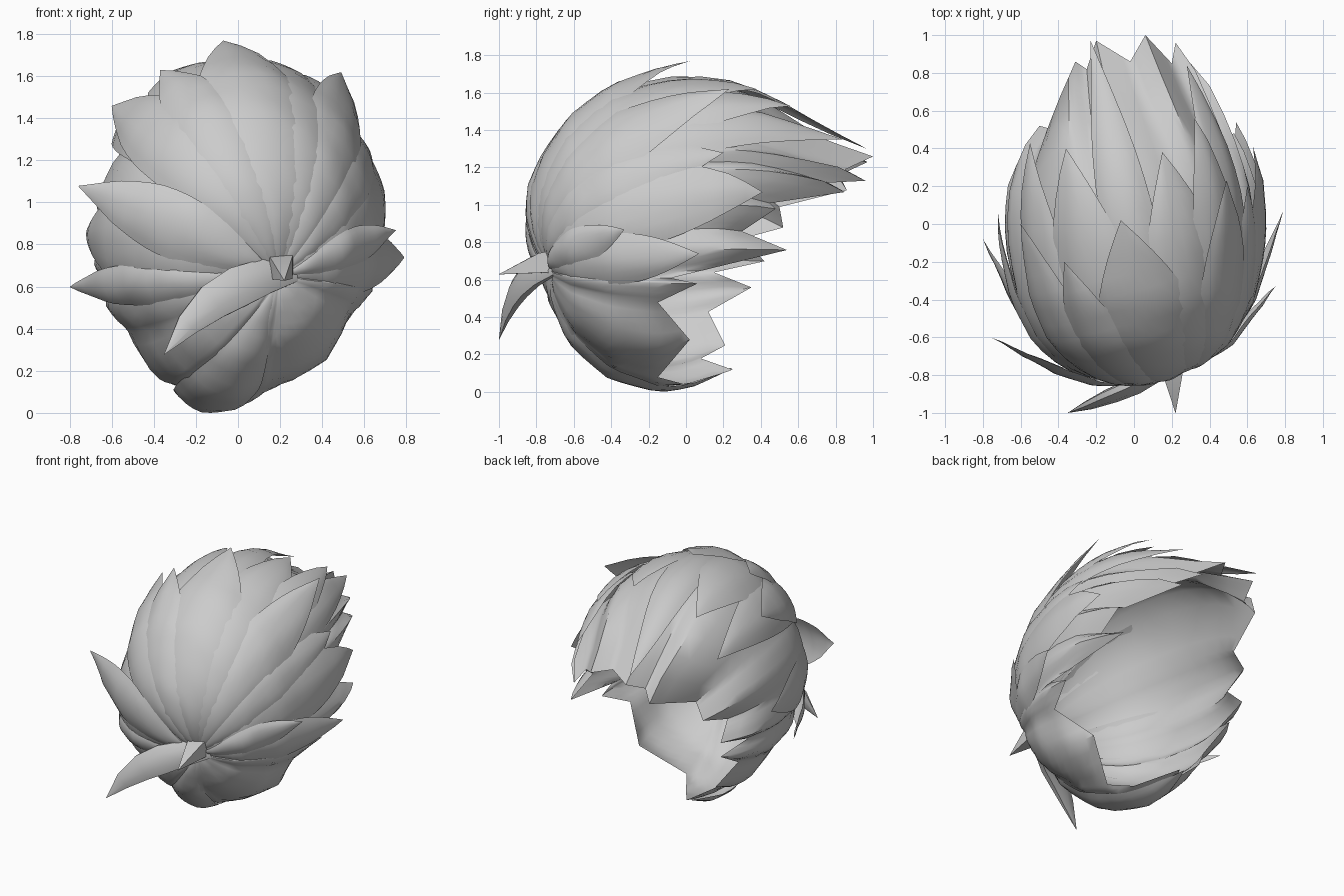
import bpy, math
from mathutils import Vector
from mathutils.bvhtree import BVHTree

if "Cube" in bpy.data.objects:
    bpy.data.objects.remove(bpy.data.objects["Cube"])

C = Vector((0.05, -0.1, 0.68))                 # centre used for projecting
D0 = (Vector((0.2, -0.75, 0.67)) - C).normalized()   # where all locks gather

# Guide hull: (y, top z, bottom z, half width), never made visible
stations = [(-.86, .96, .94, .01), (-.83, 1.12, .73, .2), (-.75, 1.28, .5, .37),
            (-.62, 1.46, .3, .51), (-.4, 1.61, .13, .62), (-.15, 1.67, .06, .67),
            (.0, 1.68, .08, .68), (.2, 1.66, .17, .66), (.4, 1.59, .4, .58),
            (.6, 1.47, .68, .47), (.8, 1.36, .95, .34), (.98, 1.29, 1.12, .22),
            (1.05, 1.21, 1.2, .01)]
N = 28
hv, hf = [], []
for y, top, bot, w in stations:
    for i in range(N):
        a = 2 * math.pi * i / N
        hv.append(Vector((w * math.sin(a), y, (top + bot) / 2 + (top - bot) / 2 * math.cos(a))))
for r in range(len(stations) - 1):
    for i in range(N):
        j = (i + 1) % N
        hf.append((r * N + i, r * N + j, (r + 1) * N + j, (r + 1) * N + i))
hf += [tuple(range(N)), tuple(range((len(stations) - 1) * N, len(stations) * N))]
hull = BVHTree.FromPolygons(hv, hf)


def on_hull(d, off=0.0):
    d = d.normalized()
    hit = hull.ray_cast(C, d)[0]
    return (hit if hit else C + d * 0.75) + d * (off - 0.015)


def make(name, cols, closed=False, angle=40):
    """Skin a list of equally long point columns."""
    n, m = len(cols), len(cols[0])
    verts = [p for c in cols for p in c]
    faces = []
    for i in range(n if closed else n - 1):
        k = (i + 1) % n
        for j in range(m - 1):
            faces.append((i * m + j, k * m + j, k * m + j + 1, i * m + j + 1))
    me = bpy.data.meshes.new(name)
    me.from_pydata(verts, [], faces)
    ob = bpy.data.objects.new(name, me)
    bpy.context.collection.objects.link(ob)
    bpy.ops.object.select_all(action='DESELECT')
    ob.select_set(True)
    bpy.context.view_layer.objects.active = ob
    bpy.ops.object.mode_set(mode='EDIT')
    bpy.ops.mesh.select_all(action='SELECT')
    bpy.ops.mesh.remove_doubles(threshold=0.0005)
    bpy.ops.mesh.normals_make_consistent(inside=False)
    bpy.ops.object.mode_set(mode='OBJECT')
    bpy.ops.object.shade_smooth_by_angle(angle=math.radians(angle))
    return ob


def strand(end, bulge, rows=16):
    """Column from the gathering point over the hull to an exact end point."""
    d1 = (end - C).normalized()
    fix = end - on_hull(d1)
    pts = []
    for j in range(rows + 1):
        t = j / rows
        p = on_hull(D0.slerp(d1, t), bulge * math.sin(math.pi * t) - 0.05 * (1 - t) ** 8)
        pts.append(p + fix * t ** 4)
    return pts


# Main shell: zigzag rim, alternating notch and tip, right side over back to left
rim = [(.1, -.15, .1), (.36, .02, .3), (.55, -.15, .5), (.63, .06, .6), (.65, -.08, .63),
       (.54, .54, .78), (.53, .3, .88), (.53, .48, 1.0), (.46, .45, 1.03), (.3, .85, 1.09),
       (.3, .76, 1.14), (.22, .96, 1.15), (.2, .85, 1.21), (.06, 1.0, 1.28), (-.02, .86, 1.27),
       (-.2, .97, 1.25), (-.25, .82, 1.18), (-.31, .86, 1.1), (-.43, .5, 1.01), (-.5, .52, .9),
       (-.54, .3, .84), (-.57, .42, .72), (-.6, .15, .66), (-.52, .35, .58), (-.5, .12, .45),
       (-.38, .21, .27), (-.3, .08, .2), (-.18, .25, .14), (0, 0, .06)]
rim = [Vector(p) for p in rim]
cols = []
for i, p in enumerate(rim):
    q = rim[(i + 1) % len(rim)]
    for k in range(4):
        s = k / 4
        ridge = s if i % 2 == 0 else 1 - s
        if i == len(rim) - 1:
            ridge = 0
        cols.append(strand(p.lerp(q, s), 0.025 * math.sin(ridge * math.pi / 2)))
make("main_hair_shell", cols, closed=True)


def lock(name, tip, width, lift=0.03, rows=18):
    """Leaf-shaped lock that hugs the shell, then lifts to a free tip."""
    tip = Vector(tip)
    d1 = (tip - C).normalized()
    side = D0.cross(d1).normalized()
    fix = tip - on_hull(d1)
    cols = []
    for i in range(9):
        s = i / 4 - 1
        col = []
        for j in range(rows + 1):
            t = j / rows
            prof = math.sin(math.pi * t ** 1.3)
            d = D0.slerp(d1, t) + side * s * width * prof
            off = (0.012 + lift * (1 - s * s)) * prof - 0.05 * (1 - t) ** 8
            col.append(on_hull(d, off) + fix * t ** 4)
        cols.append(col)
    make(name, cols)


# Overlapping locks: tip x, y, z, half width
locks = {
    "crown_lock": [(-.07, .02, 1.79, .3), (.15, .38, 1.64, .26), (-.36, .4, 1.56, .26),
                   (-.37, -.2, 1.65, .2), (.49, .23, 1.64, .22), (.32, .56, 1.55, .2)],
    "right_lock": [(.63, .41, 1.09, .3), (.79, .07, .76, .22), (.75, -.33, .89, .14),
                   (.6, .2, 1.3, .22), (.28, .84, 1.37, .18)],
    "left_lock": [(-.76, -.6, 1.1, .2), (-.72, .06, .85, .26), (-.8, -.08, .62, .14),
                  (-.6, 0, 1.48, .22), (-.55, .43, 1.32, .22), (-.23, .97, 1.32, .15)],
}
for name, tips in locks.items():
    for x, y, z, w in tips:
        lock(name, (x, y, z), w)
lock("chin_lock", (-.22, .25, .15), .3, .05)


def horn(name, path, sizes, flat, sides=8):
    """Tapered tube along a few points; flat squeezes its depth."""
    path = [Vector(p) for p in path]
    rings = []
    for i, p in enumerate(path):
        tan = (path[min(i + 1, len(path) - 1)] - path[max(i - 1, 0)]).normalized()
        u = tan.cross(Vector((0.3, -1, 0.2)) if flat < 1 else Vector((1, 0, 0))).normalized()
        v = tan.cross(u)
        ring = []
        for k in range(sides):
            a = 2 * math.pi * (k + .5) / sides
            ring.append(p + (u * math.cos(a) + v * math.sin(a) * flat) * sizes[i])
        rings.append(ring)
    make(name, [list(c) for c in zip(*rings)], closed=True)


# Curved fringe lock and small forward spike at the gathering point
horn("fringe_lock", [(.27, -.7, .69), (.13, -.79, .67), (0, -.86, .62), (-.12, -.91, .55),
                     (-.24, -.96, .44), (-.35, -1, .3)],
     [.05, .09, .105, .095, .06, .001], .4)
horn("front_spike", [(.2, -.68, .72), (.205, -.78, .71), (.22, -1, .65)], [.09, .075, .001], 1, 4)

# Stand the model on the ground
low = min(v.co.z for o in bpy.data.objects for v in o.data.vertices)
for o in bpy.data.objects:
    for v in o.data.vertices:
        v.co.z -= low
